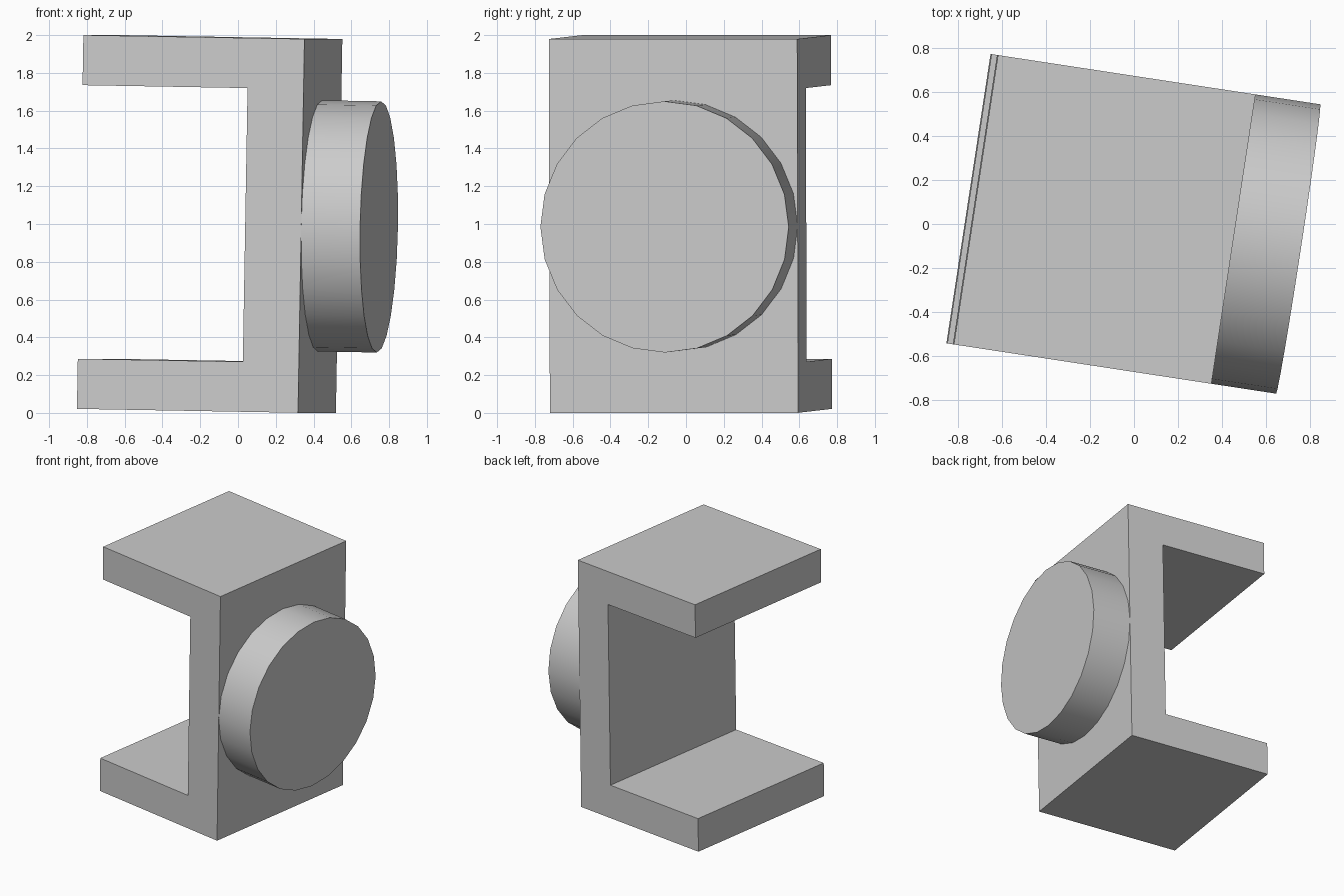
import bpy
import bmesh
from math import radians
from mathutils import Matrix, Euler

cube = bpy.data.objects.get("Cube")
if cube:
    bpy.data.objects.remove(cube, do_unlink=True)

WIDTH, DEPTH, HEIGHT = 1.184, 1.33, 1.979
WEB, FLANGE = 0.30, 0.265
DISC_LENGTH = 0.315

# Shared placement: origin at the middle of the bracket's outer face, slightly turned and tilted
PLACEMENT = (Matrix.Translation((0.435, -0.066, 0.99))
             @ Euler((0, radians(1), radians(-8.68))).to_matrix().to_4x4())

grey = bpy.data.materials.new("plain grey")
grey.use_nodes = True
grey.diffuse_color = (0.6, 0.6, 0.6, 1)
grey.node_tree.nodes["Principled BSDF"].inputs["Base Color"].default_value = (0.6, 0.6, 0.6, 1)


def add_part(name, bm):
    bmesh.ops.recalc_face_normals(bm, faces=bm.faces[:])
    mesh = bpy.data.meshes.new(name)
    bm.to_mesh(mesh)
    bm.free()
    mesh.materials.append(grey)
    part = bpy.data.objects.new(name, mesh)
    part.matrix_world = PLACEMENT
    bpy.context.collection.objects.link(part)
    return part


# C-shaped bracket: a mirrored profile extruded along its depth
top = HEIGHT / 2
upper = [(0, top), (-WIDTH, top), (-WIDTH, top - FLANGE), (-WEB, top - FLANGE)]
profile = upper + [(x, -z) for x, z in reversed(upper)]
bm = bmesh.new()
face = bm.faces.new([bm.verts.new((x, -DEPTH / 2, z)) for x, z in profile])
extruded = bmesh.ops.extrude_face_region(bm, geom=[face])["geom"]
bmesh.ops.translate(bm, vec=(0, DEPTH, 0),
                    verts=[v for v in extruded if isinstance(v, bmesh.types.BMVert)])
add_part("bracket", bm)

# Round disc on the outer face
bm = bmesh.new()
bmesh.ops.create_cone(bm, cap_ends=True, segments=24, radius1=DEPTH / 2, radius2=DEPTH / 2,
                      depth=DISC_LENGTH,
                      matrix=Matrix.Translation((DISC_LENGTH / 2, 0, 0))
                      @ Matrix.Rotation(radians(90), 4, "Y"))
disc = add_part("disc", bm)
bpy.ops.object.select_all(action="DESELECT")
disc.select_set(True)
bpy.context.view_layer.objects.active = disc
bpy.ops.object.shade_smooth_by_angle(angle=radians(30))
